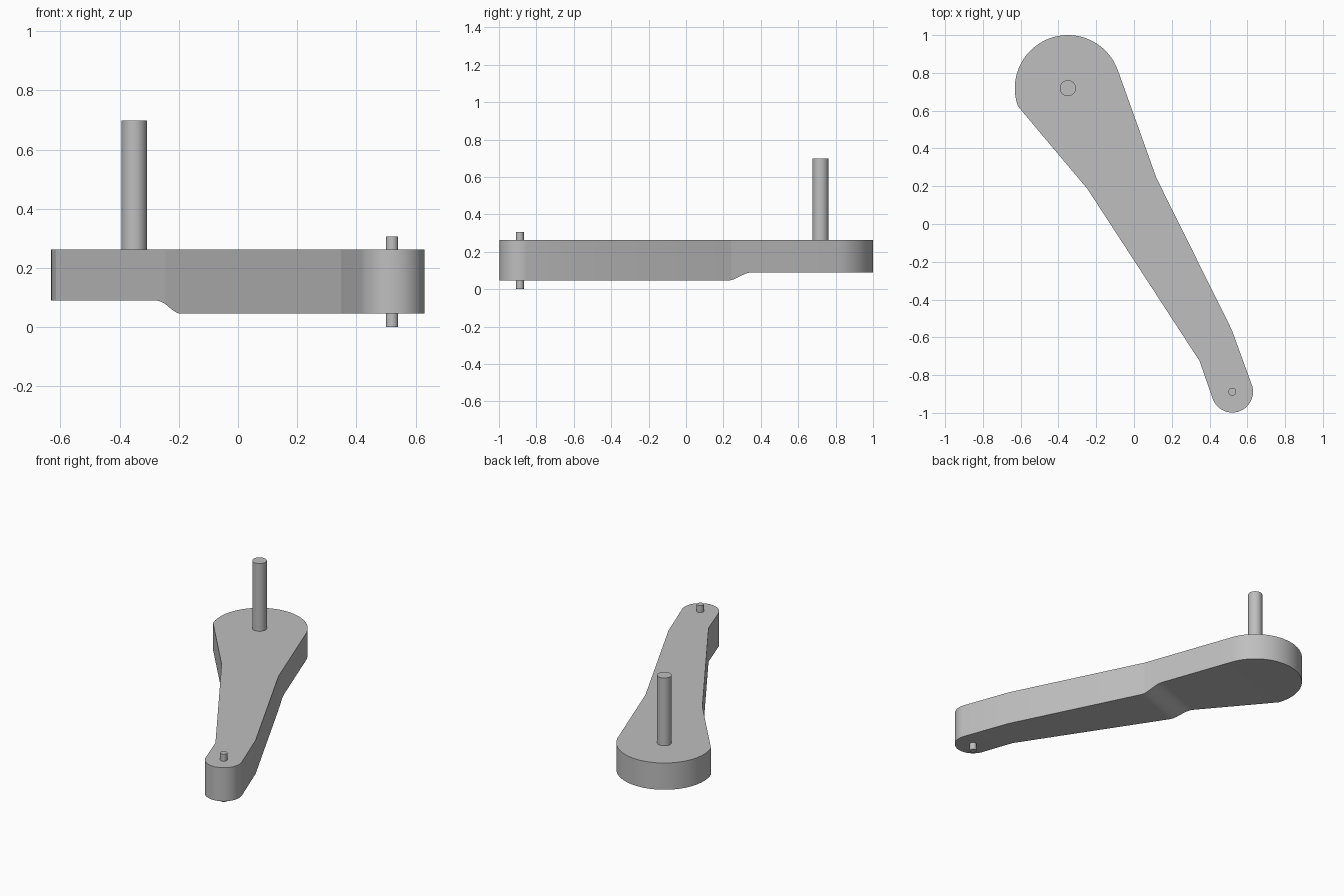
import bpy
import bmesh
from math import cos, sin, pi, radians
from mathutils import Vector

cube = bpy.data.objects.get("Cube")
if cube:
    bpy.data.objects.remove(cube, do_unlink=True)

grey = bpy.data.materials.new("plain grey")
grey.use_nodes = True
colour = (0.52, 0.52, 0.52, 1)
grey.diffuse_color = colour
grey.node_tree.nodes["Principled BSDF"].inputs["Base Color"].default_value = colour

TOP, LOW, RAISED = 0.262, 0.046, 0.09
BIG, SMALL = Vector((-0.35, 0.719)), Vector((0.52, -0.888))
TILT = radians(20)


def finish(bm, name):
    bmesh.ops.recalc_face_normals(bm, faces=bm.faces)
    mesh = bpy.data.meshes.new(name)
    bm.to_mesh(mesh)
    bm.free()
    mesh.materials.append(grey)
    obj = bpy.data.objects.new(name, mesh)
    bpy.context.collection.objects.link(obj)
    bpy.ops.object.select_all(action="DESELECT")
    obj.select_set(True)
    bpy.context.view_layer.objects.active = obj
    bpy.ops.object.shade_smooth_by_angle(angle=radians(12))
    return obj


def half_circle(centre, radius, start, steps=40):
    return [centre + radius * Vector((cos(start + pi * i / steps), sin(start + pi * i / steps)))
            for i in range(steps + 1)]


# Lever arm: two round ends joined by a bent, tapering outline
outline = half_circle(BIG, 0.281, TILT)
outline += [Vector((-0.246, 0.185)), Vector((0.347, -0.725))]
outline += half_circle(SMALL, 0.11, TILT + pi)
outline += [Vector((0.518, -0.561)), Vector((0.119, 0.243))]

bm = bmesh.new()
base = bm.faces.new([bm.verts.new((p.x, p.y, LOW)) for p in outline])
extruded = bmesh.ops.extrude_face_region(bm, geom=[base])["geom"]
for v in extruded:
    if isinstance(v, bmesh.types.BMVert):
        v.co.z = TOP

# Underside step: slice across the arm, then lift the wide end along an S curve
along = Vector((sin(TILT), -cos(TILT), 0))
START, END, SLICES = -0.307, -0.163, 16
for i in range(SLICES + 1):
    s = START + (END - START) * i / SLICES
    bmesh.ops.bisect_plane(bm, geom=bm.verts[:] + bm.edges[:] + bm.faces[:],
                           plane_co=along * s, plane_no=along)
for v in bm.verts:
    if v.co.z < (LOW + TOP) / 2:
        t = min(max((v.co.dot(along) - START) / (END - START), 0), 1)
        v.co.z = RAISED + (LOW - RAISED) * (1 - cos(pi * t)) / 2
finish(bm, "lever_arm")


# Round pins
def pin(name, centre, radius, bottom, top):
    bm = bmesh.new()
    bmesh.ops.create_cone(bm, cap_ends=True, segments=40, radius1=radius,
                          radius2=radius, depth=top - bottom)
    bmesh.ops.translate(bm, verts=bm.verts, vec=(centre.x, centre.y, (top + bottom) / 2))
    finish(bm, name)


pin("tall_shaft", BIG, 0.0425, TOP - 0.02, 0.698)
pin("small_pin_top", SMALL, 0.021, TOP - 0.02, 0.307)
pin("small_pin_bottom", SMALL, 0.021, 0, LOW + 0.02)
